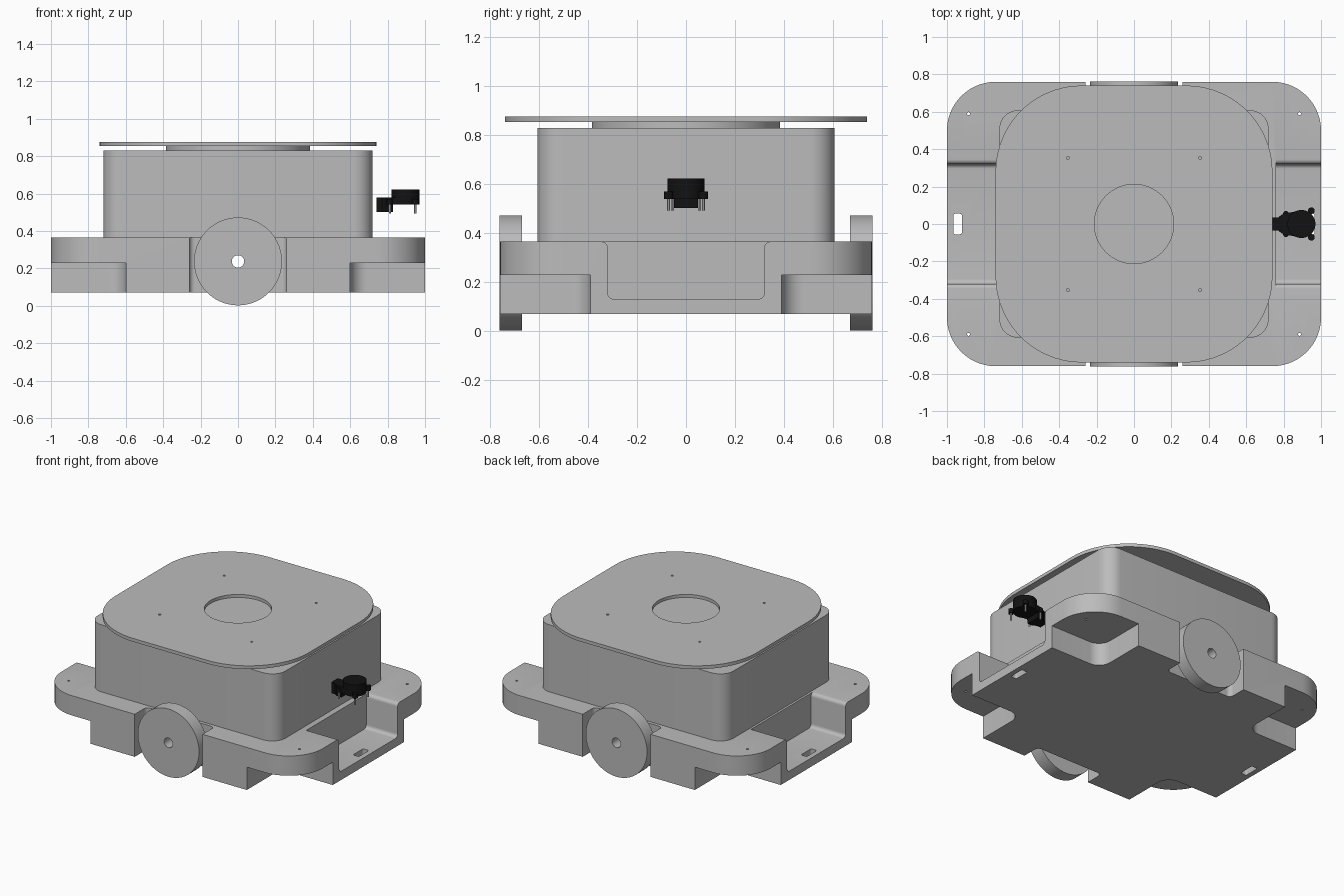
import bpy, bmesh, math

if "Cube" in bpy.data.objects:
    bpy.data.objects.remove(bpy.data.objects["Cube"], do_unlink=True)


def material(name, rgb, rough=0.6):
    m = bpy.data.materials.new(name)
    m.use_nodes = True
    m.diffuse_color = (*rgb, 1)
    bsdf = m.node_tree.nodes["Principled BSDF"]
    bsdf.inputs["Base Color"].default_value = (*rgb, 1)
    bsdf.inputs["Roughness"].default_value = rough
    return m


GREY = material("plain grey", (0.5, 0.5, 0.5))
BLACK = material("sensor black", (0.006, 0.006, 0.006))


def arc(cx, cy, r, a0, a1, n=10):
    """Points on an arc, angles in degrees."""
    angles = [math.radians(a0 + (a1 - a0) * i / n) for i in range(n + 1)]
    return [(cx + r * math.cos(a), cy + r * math.sin(a)) for a in angles]


def circle(cx, cy, r, n=32):
    return arc(cx, cy, r, 0, 360, n)[:-1]


def rounded_rect(x0, x1, y0, y1, r, n=10):
    return (arc(x1 - r, y1 - r, r, 0, 90, n) + arc(x0 + r, y1 - r, r, 90, 180, n)
            + arc(x0 + r, y0 + r, r, 180, 270, n) + arc(x1 - r, y0 + r, r, 270, 360, n))


def rect(x0, x1, y0, y1):
    return [(x0, y0), (x1, y0), (x1, y1), (x0, y1)]


def prism(name, outline, lo, hi, axis="z", mat=GREY):
    """Extrude a closed outline from lo to hi along an axis."""
    place = {"x": lambda u, v, w: (w, u, v),
             "y": lambda u, v, w: (u, w, v),
             "z": lambda u, v, w: (u, v, w)}[axis]
    bm = bmesh.new()
    a = [bm.verts.new(place(u, v, lo)) for u, v in outline]
    b = [bm.verts.new(place(u, v, hi)) for u, v in outline]
    bm.faces.new(a)
    bm.faces.new(b)
    for i in range(len(a)):
        j = (i + 1) % len(a)
        bm.faces.new((a[i], a[j], b[j], b[i]))
    bmesh.ops.recalc_face_normals(bm, faces=bm.faces)
    mesh = bpy.data.meshes.new(name)
    bm.to_mesh(mesh)
    bm.free()
    mesh.materials.append(mat)
    ob = bpy.data.objects.new(name, mesh)
    bpy.context.collection.objects.link(ob)
    return ob


def cut(ob, cutters):
    """Subtract each cutter, then delete it."""
    bpy.context.view_layer.objects.active = ob
    for c in cutters:
        mod = ob.modifiers.new("cut", "BOOLEAN")
        mod.operation = "DIFFERENCE"
        mod.solver = "EXACT"
        mod.object = c
        bpy.ops.object.modifier_apply(modifier=mod.name)
        bpy.data.objects.remove(c, do_unlink=True)


SIDES = (-1, 1)
CORNERS = [(sx, sy) for sx in SIDES for sy in SIDES]
AXLE_Z, AXLE_R = 0.237, 0.033

# Chassis: rounded slab with corner notches, wheel bays and end channels
chassis = prism("chassis", rounded_rect(-1, 1, -0.76, 0.76, 0.26, 14), 0.07, 0.365)
cutters = []
for sx, sy in CORNERS:
    notch = [(sx * x, sy * y) for x, y in rounded_rect(0.6, 1.3, 0.39, 1.1, 0.09)]
    cutters.append(prism("notch_cutter", notch, -0.1, 0.228))
    cutters.append(prism("screw_hole_cutter", circle(sx * 0.885, sy * 0.59, 0.008, 12), 0.1, 0.5))
for sy in SIDES:
    bay = [(x, sy * y) for x, y in rounded_rect(-0.26, 0.26, 0.63, 1.0, 0.03)]
    cutters.append(prism("wheel_bay_cutter", bay, -0.1, 0.6))
half = arc(0.295, 0.155, 0.025, -90, 0, 6) + arc(0.345, 0.34, 0.025, 180, 90, 6) + [(0.345, 0.45)]
channel = half + [(-y, z) for y, z in reversed(half)]
for inner, outer in ((0.76, 1.2), (-0.735, -1.2)):
    cutters.append(prism("channel_cutter", channel, inner, outer, "x"))
for sx in SIDES:
    x0, x1 = sorted((sx * 0.92, sx * 0.965))
    cutters.append(prism("slot_cutter", rounded_rect(x0, x1, -0.055, 0.055, 0.01, 4), -0.1, 0.25))
cutters.append(prism("axle_cutter", circle(0, AXLE_Z, AXLE_R), -1, 1, "y"))
cut(chassis, cutters)

# Upper housing, turntable disc and top plate
prism("housing", rounded_rect(-0.72, 0.72, -0.608, 0.608, 0.1), 0.355, 0.83)
prism("turntable_disc", circle(0, 0, 0.385, 64), 0.825, 0.855)
plate = prism("top_plate", rounded_rect(-0.74, 0.74, -0.74, 0.74, 0.46, 20), 0.853, 0.876)
cut(plate, [prism("centre_cutter", circle(0, 0, 0.212, 64), 0.8, 0.95)]
    + [prism("hole_cutter", circle(sx * 0.353, sy * 0.353, 0.008, 12), 0.8, 0.95) for sx, sy in CORNERS])

# Wheels with an axle hole
for sy, name in ((-1, "front_wheel"), (1, "back_wheel")):
    wheel = prism(name, circle(0, AXLE_Z, 0.235, 72), sy * 0.67, sy * 0.762, "y")
    cut(wheel, [prism("bore_cutter", circle(0, AXLE_Z, AXLE_R), -1, 1, "y")])

# Sensor on the left end: round head, tapered motor block, lugs and pins
prism("sensor_head", circle(0.895, 0, 0.075, 40), 0.54, 0.622, mat=BLACK)
prism("sensor_bridge", [(0.80, -0.055), (0.90, -0.074), (0.90, 0.074), (0.80, 0.055)],
      0.54, 0.58, mat=BLACK)
prism("sensor_motor", [(0.74, -0.035), (0.77, -0.035), (0.79, -0.05), (0.83, -0.05),
                       (0.83, 0.05), (0.79, 0.05), (0.77, 0.035), (0.74, 0.035)],
      0.502, 0.578, mat=BLACK)
for sy, side in ((-1, "front"), (1, "back")):
    for x, y, r in ((0.948, 0.071, 0.018), (0.812, 0.055, 0.015)):
        end = "outer" if x > 0.9 else "inner"
        prism(f"sensor_lug_{side}_{end}", circle(x, sy * y, r, 20), 0.54, 0.57, mat=BLACK)
        prism(f"sensor_pin_{side}_{end}", circle(x, sy * y, 0.006, 12), 0.492, 0.545)

# Smooth the curved walls and keep the edges crisp
bpy.ops.object.select_all(action="DESELECT")
for ob in bpy.context.collection.objects:
    if ob.type == "MESH":
        ob.select_set(True)
        bpy.context.view_layer.objects.active = ob
bpy.ops.object.shade_smooth_by_angle(angle=math.radians(30))
